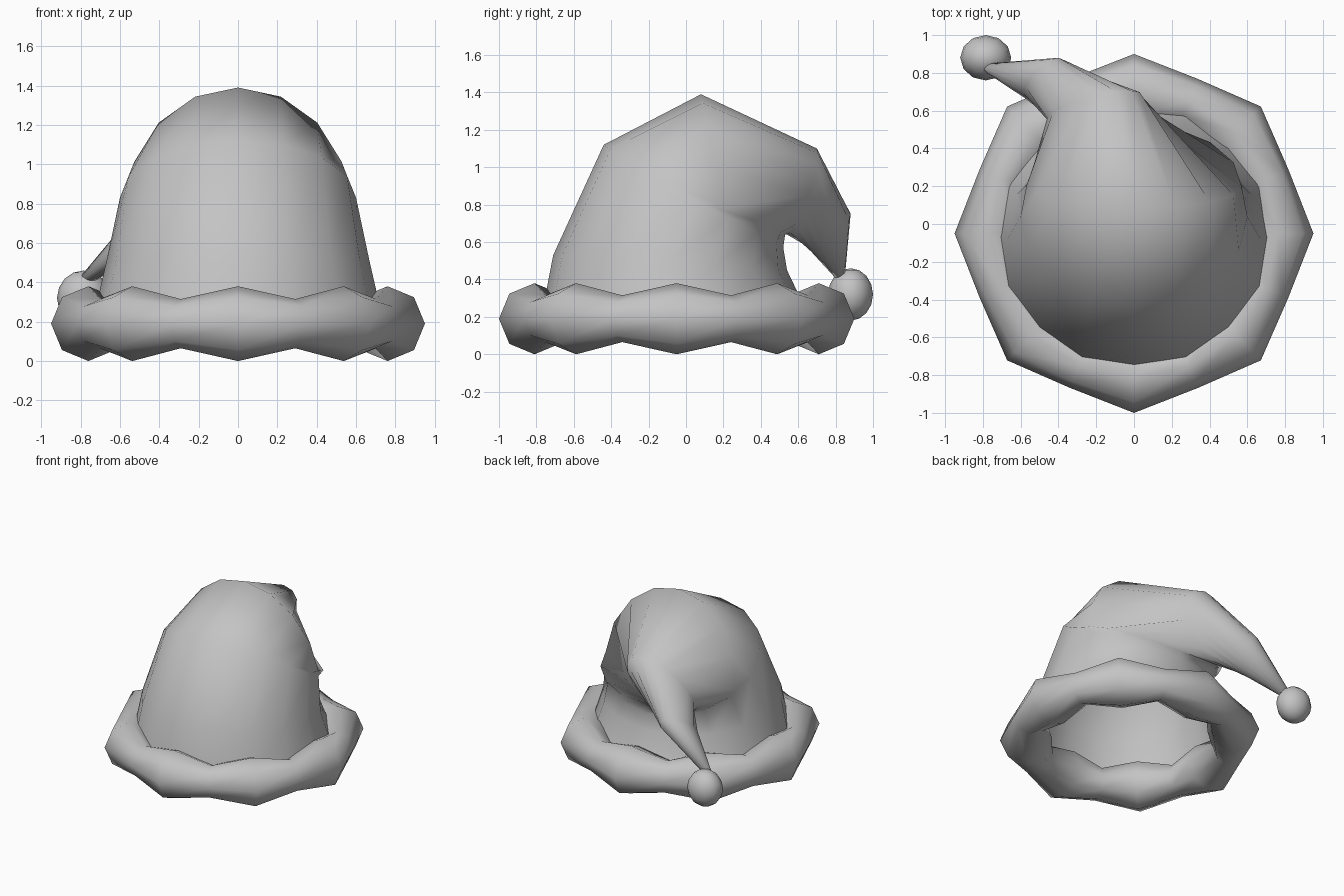
import bpy
import bmesh
from math import sin, cos, pi
from mathutils import Vector

cube = bpy.data.objects.get("Cube")
if cube:
    bpy.data.objects.remove(cube)

grey = bpy.data.materials.new("plain grey")
grey.use_nodes = True
colour = (0.55, 0.55, 0.55, 1)
grey.diffuse_color = colour
grey.node_tree.nodes["Principled BSDF"].inputs["Base Color"].default_value = colour


def finish(bm, name):
    """Turn a bmesh into a smooth grey object."""
    mesh = bpy.data.meshes.new(name)
    bm.to_mesh(mesh)
    bm.free()
    mesh.materials.append(grey)
    for face in mesh.polygons:
        face.use_smooth = True
    obj = bpy.data.objects.new(name, mesh)
    bpy.context.collection.objects.link(obj)
    return obj


def loft(bm, rings, closed=False):
    """Skin a list of equal point rings with quads."""
    loops = [[bm.verts.new(p) for p in ring] for ring in rings]
    pairs = list(zip(loops, loops[1:]))
    if closed:
        pairs.append((loops[-1], loops[0]))
    for low, high in pairs:
        for i in range(len(low)):
            j = (i + 1) % len(low)
            bm.faces.new((low[i], low[j], high[j], high[i]))
    return loops


def ellipse(centre, a, b, sides=16):
    c, a, b = Vector(centre), Vector(a), Vector(b)
    return [c + a * cos(2 * pi * i / sides) + b * sin(2 * pi * i / sides)
            for i in range(sides)]


def body_ring(front, side, back, width, sides=16):
    """Bent section given its front, side and back points as (y, z)."""
    f, s, k = (Vector((0, *p)) for p in (front, side, back))
    ring = []
    for i in range(sides):
        t = 2 * pi * i / sides
        reach = (f - s) if cos(t) > 0 else (k - s)
        ring.append(s + reach * abs(cos(t)) + Vector((width * sin(t), 0, 0)))
    return ring


# Floppy cone: open at the base, bending back and down to the tip
bm = bmesh.new()
sections = [
    body_ring((-0.77, 0.22), (-0.06, 0.22), (0.65, 0.22), 0.735),
    body_ring((-0.71, 0.53), (-0.08, 0.50), (0.54, 0.45), 0.67),
    body_ring((-0.44, 1.12), (0.04, 0.83), (0.52, 0.57), 0.60),
    body_ring((0.08, 1.39), (0.20, 0.78), (0.53, 0.64), 0.57),
    ellipse((-0.21, 0.62, 0.87), (0.12, 0.08, 0.23), (0.22, 0.03, -0.02)),
    ellipse((-0.48, 0.77, 0.66), (0.08, 0.11, 0.09), (0.07, 0, -0.07)),
    ellipse((-0.78, 0.83, 0.41), (0.01, 0.02, 0.01), (0.02, 0, -0.02)),
]
loops = loft(bm, sections)
bm.faces.new(loops[-1])
bmesh.ops.recalc_face_normals(bm, faces=bm.faces)
finish(bm, "hat_cone")

# Brim roll: thick at the eight corners, thin between them
bm = bmesh.new()
sections = []
for i in range(16):
    t = 2 * pi * i / 16
    out = Vector((cos(t), sin(t), 0))
    thick = 0.125 if i % 2 else 0.19
    sections.append(ellipse(out * 0.76 + Vector((0, -0.05, 0.19)),
                            out * thick, (0, 0, thick), 8))
loft(bm, sections, closed=True)
bmesh.ops.recalc_face_normals(bm, faces=bm.faces)
finish(bm, "brim_roll")

# Ball on the tip
bm = bmesh.new()
bmesh.ops.create_uvsphere(bm, u_segments=12, v_segments=8, radius=1)
ball = finish(bm, "tip_ball")
ball.scale = (0.135, 0.12, 0.14)
ball.location = (-0.785, 0.88, 0.32)
